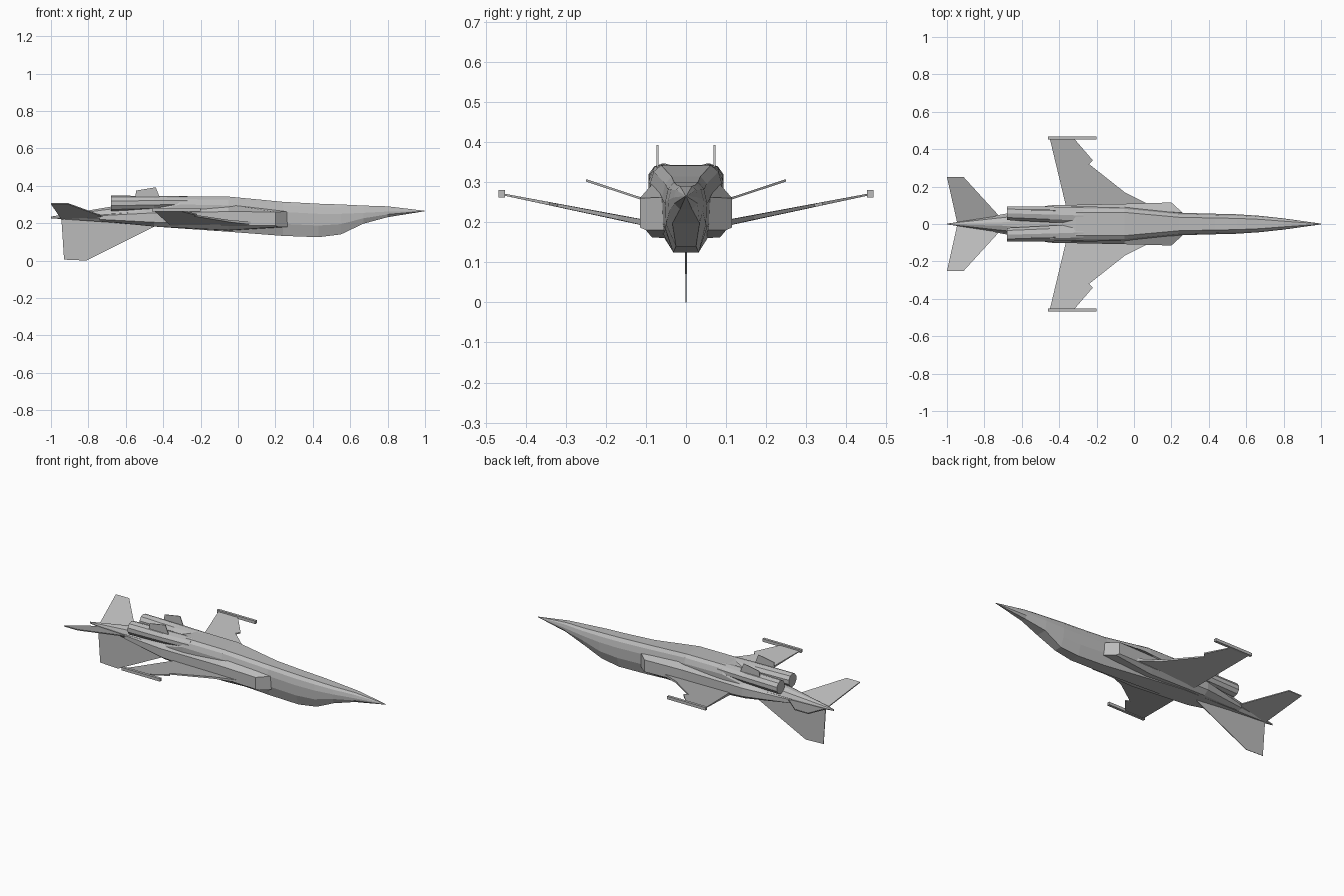
import bpy
import bmesh
from math import cos, sin, pi
from mathutils import Vector

default_cube = bpy.data.objects.get("Cube")
if default_cube:
    bpy.data.objects.remove(default_cube, do_unlink=True)

grey = bpy.data.materials.new("airframe_grey")
grey.use_nodes = True
colour = (0.5, 0.5, 0.5, 1)
grey.diffuse_color = colour
grey.node_tree.nodes["Principled BSDF"].inputs["Base Color"].default_value = colour


def loft(name, rings, mirrored=False):
    """Skin a series of equal rings, cap both ends, optionally mirror across y."""
    bm = bmesh.new()
    loops = [[bm.verts.new(point) for point in ring] for ring in rings]
    count = len(loops[0])
    for first, second in zip(loops, loops[1:]):
        for i in range(count):
            j = (i + 1) % count
            bm.faces.new((first[i], first[j], second[j], second[i]))
    bm.faces.new(loops[0][::-1])
    bm.faces.new(loops[-1])
    bmesh.ops.recalc_face_normals(bm, faces=bm.faces)
    mesh = bpy.data.meshes.new(name)
    bm.to_mesh(mesh)
    bm.free()
    mesh.materials.append(grey)
    part = bpy.data.objects.new(name, mesh)
    bpy.context.scene.collection.objects.link(part)
    if mirrored:
        mirror = part.modifiers.new("mirror", "MIRROR")
        mirror.use_axis = (False, True, False)
        mirror.use_mirror_merge = False
    return part


def plate(name, outline, offset, taper=None, mirrored=False):
    """Thin panel from an outline; taper scales the thickness per corner."""
    scales = taper or [1] * len(outline)
    sides = []
    for sign in (-1, 1):
        sides.append([Vector(p) + Vector(offset) * sign * s
                      for p, s in zip(outline, scales)])
    return loft(name, sides, mirrored)


def hull_ring(x, top, bottom, top_half, side_half, side_z, bottom_half):
    """Ten-sided fuselage section, narrow roof and belly with full shoulders."""
    shoulder = ((top_half + side_half * 2) / 3, (top * 2 + side_z) / 3)
    lower = (side_half * 0.96, (side_z + bottom) / 2)
    half = [(top_half, top), shoulder, (side_half, side_z), lower,
            (bottom_half, bottom)]
    ring = [(x, y, z) for y, z in half]
    return ring + [(x, -y, z) for y, z in reversed(half)]


# Fuselage with pointed nose, canopy bulge on the belly and tapering tail boom
loft("fuselage", [hull_ring(*station) for station in (
    (1, .266, .264, .001, .002, .265, .001),
    (.8, .29, .232, .015, .03, .262, .015),
    (.67, .294, .197, .025, .044, .255, .034),
    (.55, .3, .14, .03, .052, .25, .025),
    (.43, .304, .125, .032, .055, .25, .032),
    (.24, .314, .132, .036, .06, .26, .036),
    (-.05, .342, .154, .062, .09, .295, .05),
    (-.31, .343, .172, .062, .094, .3, .06),
    (-.45, .3, .182, .03, .085, .265, .05),
    (-.68, .288, .204, .01, .05, .25, .025),
    (-1, .235, .226, .001, .002, .231, .001),
)])


# Twin engine pipes, separating from the roof into round nozzles
def pipe_ring(x, y, z, half_width, half_height):
    ring = []
    for i in range(10):
        angle = 2 * pi * (i + 0.5) / 10
        ring.append((x, y + half_width * cos(angle), z + half_height * sin(angle)))
    return ring


loft("engine_pipe", [
    pipe_ring(-.27, .045, .312, .045, .032),
    pipe_ring(-.45, .051, .309, .044, .037),
    pipe_ring(-.68, .057, .306, .038, .041),
], mirrored=True)


# Side intakes with swept mouths, fading into the boom
def intake_ring(x, sweep, section):
    outer = max(y for y, z in section)
    return [(x + sweep * (outer - y), y, z) for y, z in section]


loft("side_intake", [
    intake_ring(.2, 1.1, ((.055, .18), (.1, .18), (.115, .187), (.115, .26), (.06, .262))),
    intake_ring(-.05, 0, ((.04, .16), (.085, .162), (.108, .19), (.108, .262), (.08, .3))),
    intake_ring(-.45, 0, ((.04, .182), (.07, .182), (.1, .205), (.1, .255), (.07, .285))),
    intake_ring(-.74, 0, ((.01, .21), (.025, .212), (.045, .22), (.045, .24), (.02, .26))),
], mirrored=True)


# Main wings, rising towards the tips, with a notch in the leading edge
def rising(outline, root_z, slope):
    return [(x, y, root_z + slope * y) for x, y in outline]


wing_outline = ((.13, .08), (-.05, .17), (-.24, .32), (-.22, .34),
                (-.32, .456), (-.45, .456), (-.36, .08))
plate("wing", rising(wing_outline, .178, .2), (0, 0, .008),
      [1, .7, .5, .5, .3, .3, 1], mirrored=True)

# Wing-tip rails
rail_section = ((.452, .262), (.468, .262), (.468, .28), (.452, .28))
loft("wing_tip_rail", [[(x, y, z) for y, z in rail_section] for x in (-.46, -.2)],
     mirrored=True)

# Tailplanes
tail_outline = ((-.7, .02), (-.91, .25), (-1, .25), (-.945, .005))
plate("tailplane", rising(tail_outline, .222, .33), (0, 0, .003), mirrored=True)


# Large fin below the boom
def upright(outline, y):
    return [(x, y, z) for x, z in outline]


plate("main_fin", upright(((-.43, .19), (-.81, 0), (-.93, .005), (-.945, .235)), 0),
      (0, .003, 0), [1, .4, .4, 1])

# Small fins standing on the engine pipes
plate("small_fin", upright(((-.55, .33), (-.545, .374), (-.44, .392), (-.415, .33)), .071),
      (0, .002, 0), mirrored=True)
